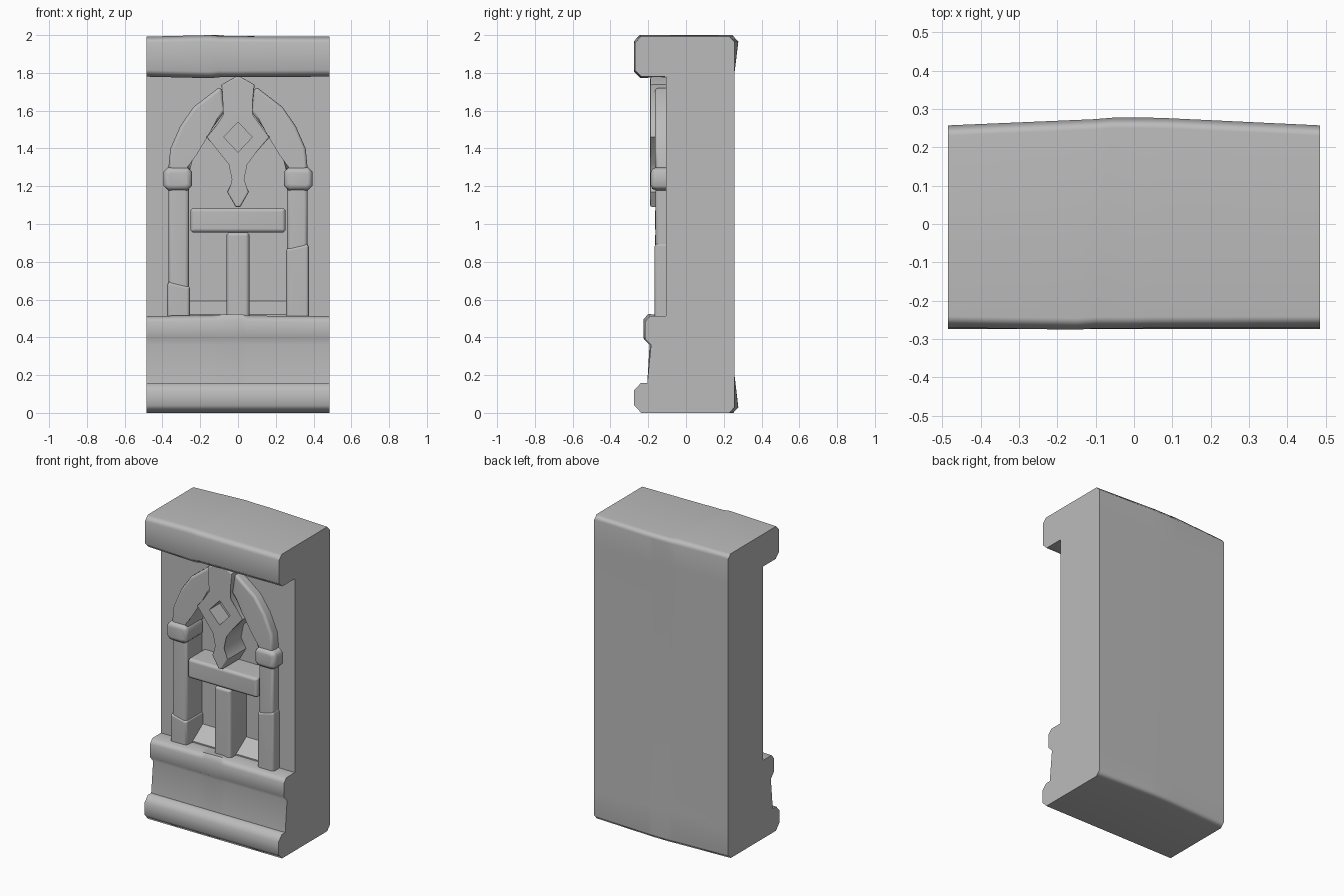
import bpy, bmesh, math

cube = bpy.data.objects.get("Cube")
if cube:
    bpy.data.objects.remove(cube, do_unlink=True)

stone = bpy.data.materials.new("grey_stone")
stone.use_nodes = True
GREY = (0.5, 0.5, 0.5, 1)
stone.diffuse_color = GREY
stone.node_tree.nodes["Principled BSDF"].inputs["Base Color"].default_value = GREY


def make_object(name, bm):
    bmesh.ops.recalc_face_normals(bm, faces=bm.faces[:])
    mesh = bpy.data.meshes.new(name)
    bm.to_mesh(mesh)
    bm.free()
    mesh.materials.append(stone)
    obj = bpy.data.objects.new(name, mesh)
    bpy.context.collection.objects.link(obj)
    return obj


def loft(bm, rings):
    """Skin equal-length rings of points and cap both ends."""
    rows = [[bm.verts.new(p) for p in ring] for ring in rings]
    n = len(rows[0])
    for a, b in zip(rows, rows[1:]):
        for i in range(n):
            j = (i + 1) % n
            bm.faces.new((a[i], a[j], b[j], b[i]))
    bm.faces.new(rows[0])
    bm.faces.new(rows[-1][::-1])
    return rows


def prism(name, outline, front, back=0.05, bevel=0.02):
    """Extrude an x-z outline backwards and round its front rim."""
    bm = bmesh.new()
    rows = loft(bm, [[(x, y, z) for x, z in outline] for y in (front, back)])
    if bevel:
        rim = [e for e in bm.edges if all(v in rows[0] for v in e.verts)]
        bmesh.ops.bevel(bm, geom=rim, offset=bevel, segments=2, profile=0.5,
                        affect='EDGES', clamp_overlap=True)
    return make_object(name, bm)


def rounded_box(x0, x1, z0, z1, c=0.012):
    return [(x0 + c, z0), (x1 - c, z0), (x1, z0 + c), (x1, z1 - c),
            (x1 - c, z1), (x0 + c, z1), (x0, z1 - c), (x0, z0 + c)]


def flip(points, side):
    return [(x * side, z) for x, z in points]


def cut(obj, cutter):
    cutter.hide_render = True
    mod = obj.modifiers.new("cut", 'BOOLEAN')
    mod.operation = 'DIFFERENCE'
    mod.solver = 'EXACT'
    mod.object = cutter
    bpy.context.view_layer.objects.active = obj
    bpy.ops.object.modifier_apply(modifier=mod.name)
    bpy.data.objects.remove(cutter, do_unlink=True)


def smooth(obj):
    bpy.ops.object.select_all(action='DESELECT')
    obj.select_set(True)
    bpy.context.view_layer.objects.active = obj
    bpy.ops.object.shade_smooth_by_angle(angle=math.radians(52))
    mod = obj.modifiers.new("weighted", 'WEIGHTED_NORMAL')
    mod.keep_sharp = True


# Side profile (y, z): cornice, panel, ledge, plinth, base, back
CORNICE = [(-.24, 1.992), (-.27, 1.96), (-.27, 1.815), (-.235, 1.78)]
PANEL = [(-.105, 1.78), (-.105, .512)]
LEDGE = [(-.192, .512), (-.218, .482), (-.218, .395), (-.185, .36)]
BASE = [(-.205, .157), (-.24, .157), (-.274, .12), (-.274, .04), (-.237, 0)]
BACK = [(.23, 0), (.257, .03), (.257, .2), (.257, 1.8), (.257, 1.965), (.23, 1.992)]


def section(x, swell, ledge, bulge):
    """One slice of the block, worn by small amounts."""
    pts = [(y - swell * .7, z + (swell if z > 1.9 else -swell)) for y, z in CORNICE]
    pts += PANEL
    pts += [(y - ledge, z + (ledge * 1.5 if z > .4 else 0)) for y, z in LEDGE]
    pts += BASE
    pts += [(y + (0 if .1 < z < 1.9 else bulge), z + (swell if z > 1.98 else 0))
            for y, z in BACK]
    skew = 0 if abs(x) > .4 else .08
    return [(x + skew * (y + .27), y, z) for y, z in pts]


# Main block
bm = bmesh.new()
loft(bm, [section(-.485, 0, 0, 0), section(-.15, .008, .004, .016),
          section(-.1, .003, .005, .02), section(.005, .003, .008, .02),
          section(.04, .002, .002, .019), section(.485, 0, 0, 0)])
block = make_object("main_block", bm)

# Window recess with a sloping sill
half = [(.31, .515), (.31, 1.29), (.29, 1.39), (.24, 1.485), (.18, 1.57), (.08, 1.68)]
opening = half + flip(half[::-1], -1)
bm = bmesh.new()
loft(bm, [[(x, -.112, z) for x, z in opening],
          [(x, 0, max(z, .592)) for x, z in opening]])
cut(block, make_object("recess_cutter", bm))
smooth(block)

# Posts, collars and arch halves
arch_outer = [(.37, 1.28), (.358, 1.4), (.305, 1.52), (.235, 1.62), (.105, 1.72)]
arch_inner = [(.085, 1.715), (.067, 1.6), (.14, 1.5), (.195, 1.44), (.238, 1.37), (.255, 1.28)]
for label, side, chip in (("right", -1, .67), ("left", 1, .87)):
    lower = [(.255, .49), (.375, .49), (.375, chip + .01), (.367, chip + .025),
             (.26, chip), (.255, chip - .01)]
    upper = [(.26, chip - .05), (.368, chip - .05), (.368, 1.22), (.26, 1.22)]
    smooth(prism(label + "_post_lower", flip(lower, side), -.168))
    smooth(prism(label + "_post_upper", flip(upper, side), -.162))
    smooth(prism(label + "_collar", flip(rounded_box(.243, .395, 1.178, 1.3, .025), side),
                 -.187, -.02, .028))
    smooth(prism(label + "_arch", flip(arch_outer + arch_inner, side), -.165))

# Window bars
smooth(prism("transom", rounded_box(-.252, .252, .955, 1.085), -.165))
smooth(prism("mullion", rounded_box(-.06, .06, .49, .957), -.165))

# Keystone with a diamond hole
edge = [(.012, 1.09), (.058, 1.17), (.022, 1.235), (.04, 1.32), (.168, 1.46),
        (.067, 1.575), (.088, 1.738), (.015, 1.778)]
keystone = prism("keystone", edge + flip(edge[::-1], -1), -.19, bevel=.01)
cut(keystone, prism("diamond_cutter", [(0, 1.38), (.075, 1.46), (0, 1.54), (-.075, 1.46)],
                    -.3, -.08, 0))
smooth(keystone)
